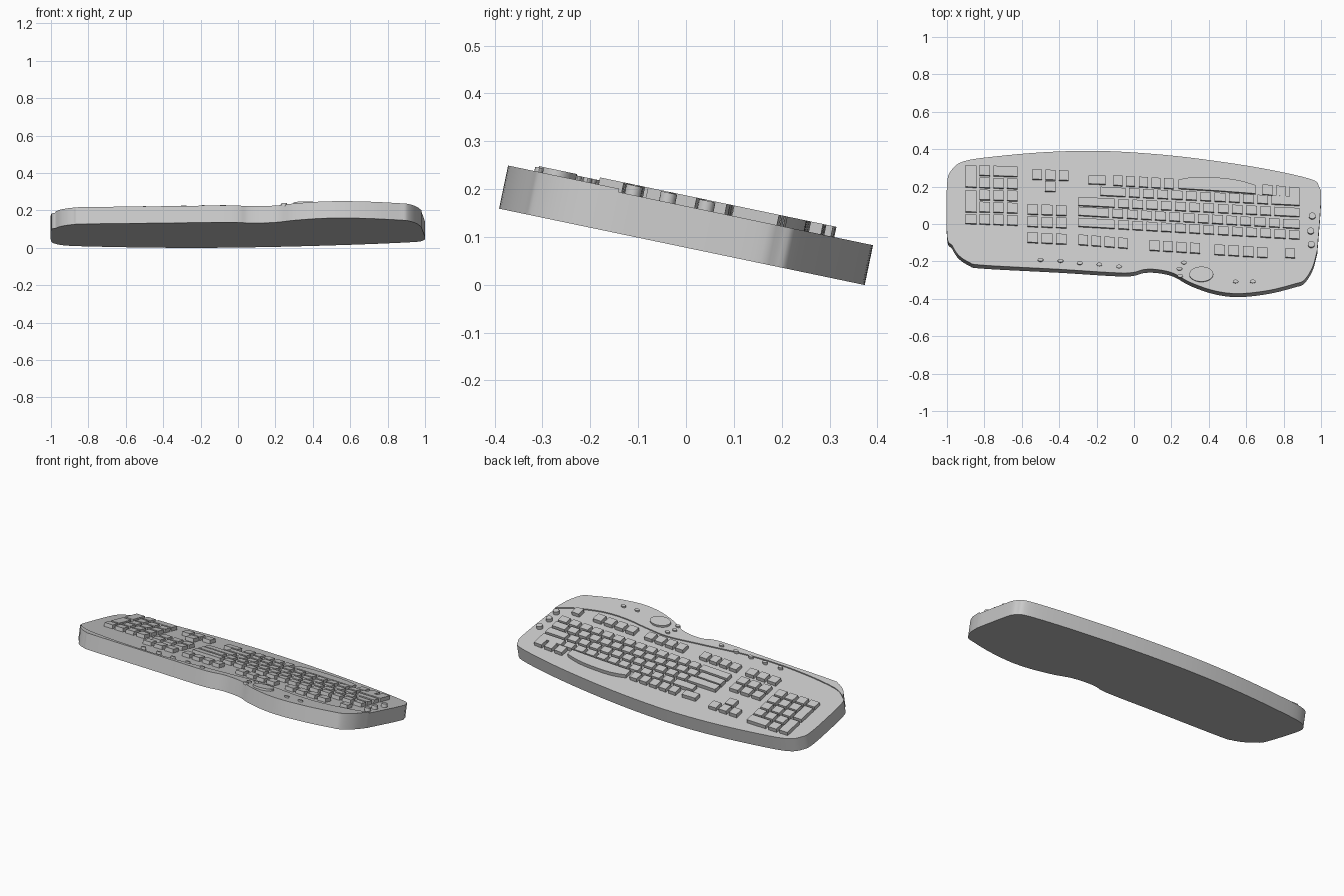
import bpy, bmesh, math
from mathutils import Matrix, Vector

if "Cube" in bpy.data.objects:
    bpy.data.objects.remove(bpy.data.objects["Cube"], do_unlink=True)

grey = bpy.data.materials.new("plain grey")
grey.use_nodes = True
grey.diffuse_color = (0.6, 0.6, 0.6, 1)
grey.node_tree.nodes["Principled BSDF"].inputs["Base Color"].default_value = (0.6, 0.6, 0.6, 1)

# The whole slab leans down towards the back
ANGLE = math.radians(11.8)
THICK = 0.092              # top of the raised front strip
PANEL = THICK - 0.007      # top of the key panel
KEY_TOP = PANEL + 0.022
TILT = Matrix.Translation((0, 0, 0.0775)) @ Matrix.Rotation(-ANGLE, 4, 'X')


def place(x, y, w):
    """Plan position on the top surface, w = height along the slab normal."""
    v = (y - THICK * math.sin(ANGLE)) / math.cos(ANGLE)
    return TILT @ Vector((x, v, w))


def smooth(points, steps=5):
    """Open smooth curve through the points."""
    p = [Vector(q) for q in points]
    p = [p[0]] + p + [p[-1]]
    out = []
    for a, b, c, d in zip(p, p[1:], p[2:], p[3:]):
        for i in range(steps):
            t = i / steps
            out.append(0.5 * (2 * b + (c - a) * t + (2 * a - 5 * b + 4 * c - d) * t**2
                              + (3 * b - a - 3 * c + d) * t**3))
    return out + [p[-1]]


def build(name, outlines, low, high, rounded=False):
    """One object made of straight prisms standing on the slab."""
    bm = bmesh.new()
    for pts in outlines:
        bottom = [bm.verts.new(place(x, y, low)) for x, y in pts]
        top = [bm.verts.new(place(x, y, high)) for x, y in pts]
        bm.faces.new(bottom)
        bm.faces.new(top)
        n = len(pts)
        for i in range(n):
            j = (i + 1) % n
            bm.faces.new((bottom[i], bottom[j], top[j], top[i]))
    bmesh.ops.recalc_face_normals(bm, faces=bm.faces)
    mesh = bpy.data.meshes.new(name)
    bm.to_mesh(mesh)
    bm.free()
    mesh.materials.append(grey)
    obj = bpy.data.objects.new(name, mesh)
    bpy.context.collection.objects.link(obj)
    if rounded:
        bpy.ops.object.select_all(action='DESELECT')
        obj.select_set(True)
        bpy.context.view_layer.objects.active = obj
        bpy.ops.object.shade_smooth_by_angle(angle=math.radians(35))
    return obj


def row(x0, x1, y0, y1, widths, depth=0.045, gap=0.019):
    """Key outlines side by side from x0 to x1, centre line y0 to y1."""
    unit = (x1 - x0 + gap) / sum(widths)
    slope = (y1 - y0) / (x1 - x0)
    keys, x = [], x0
    for w in widths:
        end = x + w * unit - gap
        ya, yb = y0 + slope * (x - x0), y0 + slope * (end - x0)
        h = depth / 2
        keys.append([(x, ya - h), (end, yb - h), (end, yb + h), (x, ya + h)])
        x = end + gap
    return keys


def disc(x, y, rx, ry, n=16):
    return [(x + rx * math.cos(math.tau * i / n), y + ry * math.sin(math.tau * i / n))
            for i in range(n)]


# Case outline, split where the front strip begins
back_edge = [(0.98, -0.14), (1, 0.13), (0.99, 0.2), (0.94, 0.243), (0.67, 0.302), (0.35, 0.35),
             (0.08, 0.378), (-0.185, 0.392), (-0.45, 0.387), (-0.72, 0.365), (-0.905, 0.338),
             (-0.975, 0.29), (-1, 0.21), (-1, -0.06), (-0.975, -0.11)]
front_edge = [(-0.975, -0.11), (-0.94, -0.165), (-0.88, -0.205), (-0.81, -0.22), (-0.4, -0.242),
              (-0.05, -0.262), (0.055, -0.243), (0.135, -0.245), (0.215, -0.265), (0.3, -0.312),
              (0.43, -0.357), (0.56, -0.372), (0.72, -0.355), (0.86, -0.32), (0.91, -0.3),
              (0.955, -0.23), (0.98, -0.14)]
step_edge = [(0.98, -0.14), (0.9, -0.18), (0.72, -0.222), (0.56, -0.222), (0.4, -0.197), (0.25, -0.18),
             (0.05, -0.195), (-0.3, -0.222), (-0.6, -0.21), (-0.88, -0.165), (-0.975, -0.11)]
back, front, step = smooth(back_edge), smooth(front_edge), smooth(step_edge)
build("case", [back[:-1] + front[:-1]], 0, PANEL, True)
build("front_strip", [front[:-1] + step[:-1]], PANEL, THICK, True)

# Main typing block
LEFT, RIGHT = -0.297, 0.885
one = [1]
typing = row(-0.18, RIGHT, 0.174, 0.12, [2] + one * 10 + [2.2])
typing += row(LEFT, RIGHT, 0.12, 0.06, [2.8] + one * 11 + [2])
typing += row(LEFT, RIGHT, 0.067, -0.003, [2.4] + one * 12 + [1.4])
typing += row(LEFT, RIGHT, 0.008, -0.06, [2.8] + one * 13)
typing += row(-0.243, -0.152, 0.235, 0.233, one)
typing += row(-0.11, 0.21, 0.232, 0.213, one * 5, 0.053)
typing += row(0.687, RIGHT, 0.183, 0.165, one * 3, 0.053)
build("typing_keys", typing, PANEL, KEY_TOP)

# Space bar with an arched back edge
arch = smooth([(0.65, 0.205), (0.56, 0.231), (0.45, 0.245), (0.33, 0.249), (0.238, 0.235)])
build("space_bar", [[(0.238, 0.188), (0.45, 0.175), (0.65, 0.16)] + arch], PANEL, KEY_TOP, True)

# Function keys
function = row(-0.297, -0.035, -0.085, -0.105, one * 4, 0.053)
function += row(0.083, 0.353, -0.115, -0.132, one * 4, 0.053)
function += row(0.43, 0.714, -0.138, -0.155, one * 4, 0.053)
function += row(0.81, 0.86, -0.155, -0.158, one, 0.05)
function += row(-0.57, -0.36, -0.073, -0.083, one * 3, 0.053)
build("function_keys", function, PANEL, KEY_TOP)

# Arrow and navigation keys
build("arrow_keys", row(-0.543, -0.35, 0.264, 0.257, one * 3, 0.053)
      + row(-0.475, -0.42, 0.2, 0.198, one, 0.053), PANEL, KEY_TOP)
build("navigation_keys", row(-0.57, -0.36, 0.078, 0.07, one * 3, 0.053)
      + row(-0.57, -0.36, 0.012, 0.004, one * 3, 0.053), PANEL, KEY_TOP)

# Number pad: three small columns and one column with tall keys
PAD_L, PAD_R, PITCH = -0.826, -0.623, 0.065
pad = row(PAD_L, PAD_R, 0.285, 0.278, [1, 2], 0.053)
for i in range(1, 5):
    pad += row(PAD_L, PAD_R, 0.285 - i * PITCH, 0.278 - i * PITCH, one * 3, 0.053)
for y, depth in ((0.254, 0.115), (0.121, 0.115), (0.026, 0.05)):
    pad += row(-0.9, -0.843, y, y - 0.002, one, depth)
build("number_pad_keys", pad, PANEL, KEY_TOP)

# Small buttons along the front and at the right end
spots = [(-0.5, -0.192), (-0.393, -0.197), (-0.29, -0.209), (-0.185, -0.217), (-0.08, -0.228),
         (0.267, -0.207), (0.243, -0.24), (0.248, -0.278), (0.543, -0.308), (0.635, -0.308)]
build("media_buttons", [disc(x, y, 0.015, 0.009) for x, y in spots], PANEL, THICK + 0.009, True)
ends = [(0.953, 0.042), (0.945, -0.038), (0.948, -0.11)]
build("end_buttons", [disc(x, y, 0.018, 0.017) for x, y in ends], PANEL, THICK + 0.013, True)

# Large oval dial
build("oval_dial", [disc(0.36, -0.27, 0.064, 0.04, 32)], PANEL, THICK + 0.012, True)
